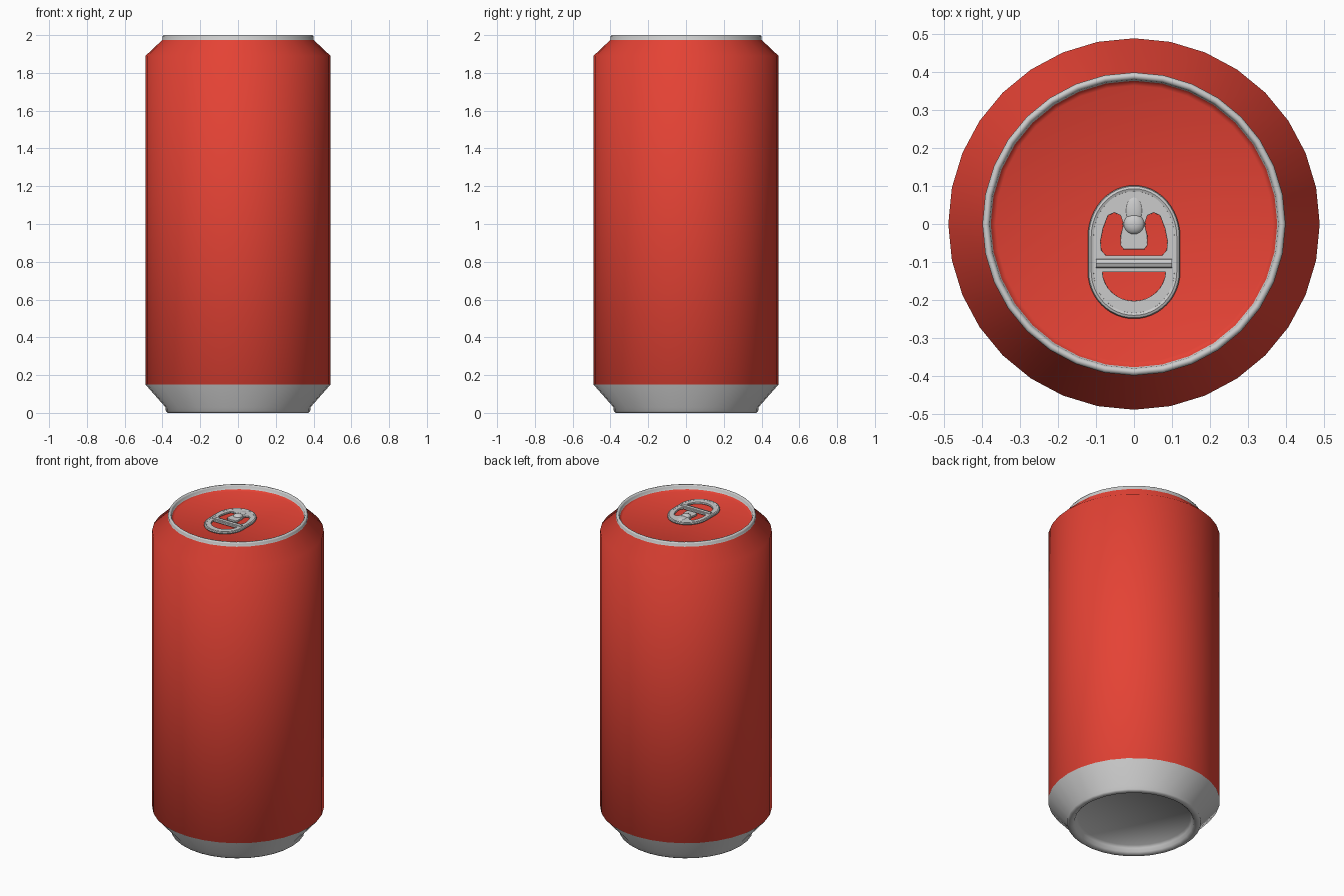
import bpy, bmesh, math

if "Cube" in bpy.data.objects:
    bpy.data.objects.remove(bpy.data.objects["Cube"])

SIDES = 32
LID_Z = 1.968


def material(name, rgb):
    m = bpy.data.materials.new(name)
    m.diffuse_color = (*rgb, 1)
    m.use_nodes = True
    m.node_tree.nodes["Principled BSDF"].inputs["Base Color"].default_value = m.diffuse_color
    return m


def smooth(obj, angle):
    bpy.ops.object.select_all(action='DESELECT')
    obj.select_set(True)
    bpy.context.view_layer.objects.active = obj
    bpy.ops.object.shade_smooth_by_angle(angle=math.radians(angle))


def lathe(name, profile, sides, mats=(), painted=(9, -9), angle=60):
    """Revolve (r, z) points about z; faces inside the painted z band use slot 1."""
    bm = bmesh.new()
    rings = []
    for r, z in profile:
        if r == 0:
            rings.append([bm.verts.new((0, 0, z))] * sides)
        else:
            rings.append([bm.verts.new((r * math.cos(2 * math.pi * i / sides),
                                        r * math.sin(2 * math.pi * i / sides), z))
                          for i in range(sides)])
    for k, (a, b) in enumerate(zip(rings, rings[1:])):
        mid = (profile[k][1] + profile[k + 1][1]) / 2
        for i in range(sides):
            j = (i + 1) % sides
            f = bm.faces.new(dict.fromkeys((a[i], a[j], b[j], b[i])))
            f.material_index = int(painted[0] < mid < painted[1])
    bmesh.ops.recalc_face_normals(bm, faces=bm.faces)
    me = bpy.data.meshes.new(name)
    bm.to_mesh(me)
    bm.free()
    for m in mats:
        me.materials.append(m)
    obj = bpy.data.objects.new(name, me)
    bpy.context.collection.objects.link(obj)
    smooth(obj, angle)
    return obj


def curve_part(name, loops, z, extrude=0.0, bevel=0.0, fill=True, cyclic=True):
    """Filled plate with holes, or round wire, from flat outlines; made into a mesh."""
    cu = bpy.data.curves.new(name, 'CURVE')
    cu.dimensions = '2D' if fill else '3D'
    cu.fill_mode = 'BOTH' if fill else 'FULL'
    cu.extrude, cu.bevel_depth, cu.bevel_resolution = extrude, bevel, 2
    cu.use_fill_caps = not cyclic
    for pts in loops:
        sp = cu.splines.new('POLY')
        sp.points.add(len(pts) - 1)
        for p, (x, y) in zip(sp.points, pts):
            p.co = (x, y, 0, 1)
        sp.use_cyclic_u = cyclic
    obj = bpy.data.objects.new(name, cu)
    obj.location.z = z
    bpy.context.collection.objects.link(obj)
    bpy.ops.object.select_all(action='DESELECT')
    obj.select_set(True)
    bpy.context.view_layer.objects.active = obj
    bpy.ops.object.convert(target='MESH')
    smooth(bpy.context.object, 40)
    return bpy.context.object


def mirrored(half):
    """Close a right-hand half outline by mirroring it in x."""
    return half + [(-x, y) for x, y in reversed(half) if x > 0]


def tab_outline(inset):
    """Egg-like oblong: tighter nose at the back, rounder at the front."""
    w, n = 0.122 - inset, 12
    pts = []
    for i in range(n + 1):
        t = math.pi / 2 - math.pi / 2 * i / n
        pts.append((w * math.cos(t), -0.035 + (0.137 - inset) * math.sin(t)))
    for i in range(n + 1):
        t = -math.pi / 2 * i / n
        pts.append((w * math.cos(t), -0.125 + (0.125 - inset) * math.sin(t)))
    return mirrored([(0 if abs(x) < 1e-6 else x, y) for x, y in pts][:-1]
                    + [(0, -0.25 + inset)])


grey = material("bare_metal", (0.8, 0.8, 0.8))
red = material("red_paint", (0.78, 0.055, 0.035))

# Can: recessed base, foot ring, painted wall, shoulder, rim and sunken lid
lathe("can_body", [
    (0, 0.045), (0.322, 0.045), (0.332, 0.03), (0.34, 0.01), (0.352, 0),
    (0.372, 0), (0.382, 0.008), (0.384, 0.03), (0.49, 0.15), (0.49, 1.89),
    (0.40, 1.975), (0.40, 1.992), (0.395, 2.0), (0.386, 2.0), (0.381, 1.992),
    (0.378, 1.975), (0.365, LID_Z), (0, LID_Z)],
    SIDES, (grey, red), (0.15, 1.976))

# Pull tab plate, with a hole around the rivet tongue and a finger hole
upper_hole = mirrored([
    (0.033, -0.03), (0.026, 0.0), (0.034, 0.024), (0.052, 0.032), (0.07, 0.024),
    (0.083, -0.01), (0.09, -0.045), (0.088, -0.07), (0.075, -0.085)])
tongue = [(-0.034, -0.055), (-0.026, -0.065), (0.026, -0.065), (0.034, -0.055)]
upper_hole += tongue
finger_hole = [(0.085 * math.cos(math.pi + math.pi * i / 16),
                -0.125 + 0.08 * math.sin(math.pi + math.pi * i / 16))
               for i in range(17)]
curve_part("tab_plate", [tab_outline(0.012), upper_hole, finger_hole],
           LID_Z + 0.011, extrude=0.004, bevel=0.002)

# Curled edge around the tab, and the raised bar across it
curve_part("tab_curled_edge", [tab_outline(0.009)], LID_Z + 0.011,
           bevel=0.009, fill=False)
curve_part("tab_crossbar", [[(-0.1, -0.104), (0.1, -0.104)]], LID_Z + 0.011,
           bevel=0.014, fill=False, cyclic=False)

# Rivet dome, with the raised ridge behind it
lathe("rivet", [(0.03, LID_Z), (0.028, LID_Z + 0.016), (0.021, LID_Z + 0.024),
                (0.011, LID_Z + 0.028), (0, LID_Z + 0.029)], 20)
bpy.ops.mesh.primitive_uv_sphere_add(segments=20, ring_count=10, radius=1,
                                     location=(0, 0.035, LID_Z + 0.012))
ridge = bpy.context.object
ridge.name = "tab_ridge"
ridge.scale = (0.024, 0.04, 0.011)
smooth(ridge, 60)
